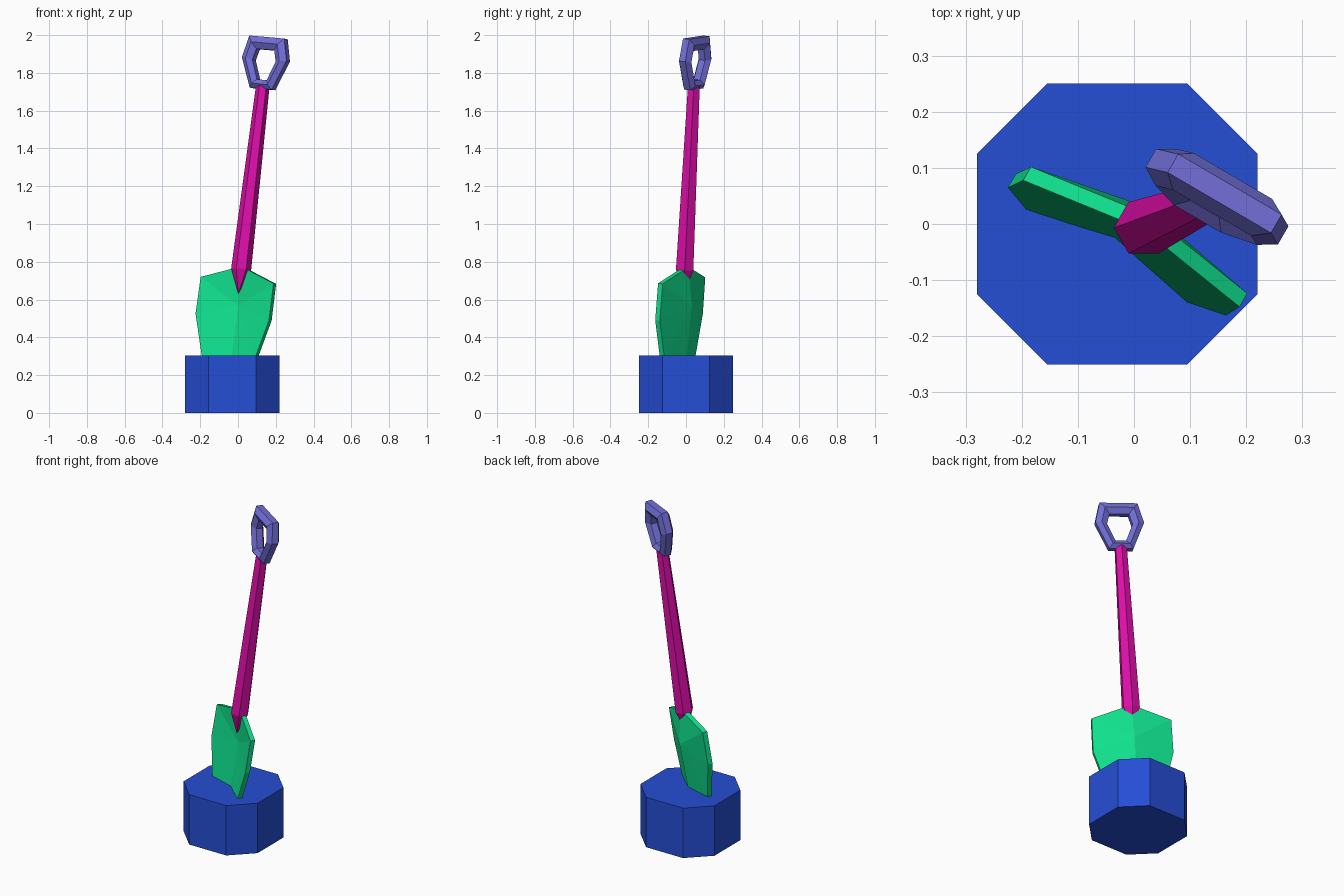
import bpy, bmesh, math
from mathutils import Vector

if "Cube" in bpy.data.objects:
    bpy.data.objects.remove(bpy.data.objects["Cube"])


def material(name, rgb):
    m = bpy.data.materials.new(name)
    lin = [((c / 255 + 0.055) / 1.055) ** 2.4 if c > 10 else c / 255 / 12.92 for c in rgb]
    m.diffuse_color = (*lin, 1)
    m.use_nodes = True
    m.node_tree.nodes["Principled BSDF"].inputs["Base Color"].default_value = m.diffuse_color
    return m


def build(name, verts, faces, mat):
    me = bpy.data.meshes.new(name)
    me.from_pydata([tuple(v) for v in verts], [], faces)
    bm = bmesh.new()
    bm.from_mesh(me)
    bmesh.ops.recalc_face_normals(bm, faces=bm.faces)
    bm.to_mesh(me)
    bm.free()
    me.materials.append(mat)
    ob = bpy.data.objects.new(name, me)
    bpy.context.collection.objects.link(ob)
    return ob


# Leaning shovel frame: u = across the blade, n = toward its front, w = height along the shaft
ORIGIN = Vector((-0.073, -0.045, 0))
W = Vector((0.118, 0.05, 1))
N = Vector((-0.5, -0.87, 0.1025)).normalized()
U = W.cross(N).normalized()
if U.x < 0:
    U = -U


def P(u, n, w):
    return ORIGIN + U * u + N * n + W * w


blue = material("blue", (37, 78, 213))
green = material("green", (16, 225, 142))
magenta = material("magenta", (224, 14, 170))
lavender = material("lavender", (114, 111, 216))

# Base: square block with chamfered corners
ring = [(0.25, -0.125), (0.25, 0.125), (0.125, 0.25), (-0.125, 0.25),
        (-0.25, 0.125), (-0.25, -0.125), (-0.125, -0.25), (0.125, -0.25)]
verts = [(x - 0.03, y, z) for z in (0, 0.305) for x, y in ring]
faces = [list(range(8)), list(range(8, 16))]
faces += [(i, (i + 1) % 8, 8 + (i + 1) % 8, 8 + i) for i in range(8)]
build("base", verts, faces, blue)

# Blade: dished plate, outline fanned to a centre point on both sides (u, n, w)
half = [(0.224, 0.015, 0.70), (0.226, 0.02, 0.505), (0.165, 0.015, 0.30), (0.1, 0.01, 0.13)]
outline = [(0, -0.01, 0.775)] + half + [(0, -0.01, 0.06)] + [(-u, n, w) for u, n, w in reversed(half)]
k = len(outline)
verts = [P(u, n + d, w) for d in (0.014, -0.014) for u, n, w in outline]
verts += [P(0, -0.018, 0.57), P(0, -0.055, 0.57)]
faces = []
for i in range(k):
    j = (i + 1) % k
    faces += [(i, j, 2 * k), (k + i, k + j, 2 * k + 1), (i, j, k + j, k + i)]
build("blade", verts, faces, green)

# Shaft: tapering six-sided rod with a pointed foot
verts = []
for r, w in ((0.053, 0.76), (0.036, 1.73)):
    for i in range(6):
        a = math.radians(60 * i)
        verts.append(P(r * math.sin(a), r * math.cos(a), w))
verts.append(P(0, 0, 0.63))
faces = [list(range(6, 12))]
for i in range(6):
    j = (i + 1) % 6
    faces += [(i, j, 6 + j, 6 + i), (i, j, 12)]
build("shaft", verts, faces, magenta)

# Handle: six-cornered grip ring with a six-sided section
outer = [(0.107, 1.988), (0.137, 1.872), (0.068, 1.715)]
inner = [(0.055, 1.922), (0.072, 1.862), (0.03, 1.762)]
mirror = lambda pts: pts + [(-u, w) for u, w in reversed(pts)]
section = [(0.038, 0.5), (0.019, 1), (-0.019, 1), (-0.038, 0.5), (-0.019, 0), (0.019, 0)]
verts = []
for (uo, wo), (ui, wi) in zip(mirror(outer), mirror(inner)):
    for n, t in section:
        verts.append(P(ui + (uo - ui) * t, n, wi + (wo - wi) * t))
faces = []
for c in range(6):
    d = (c + 1) % 6
    for i in range(6):
        j = (i + 1) % 6
        faces.append((c * 6 + i, c * 6 + j, d * 6 + j, d * 6 + i))
build("handle", verts, faces, lavender)
